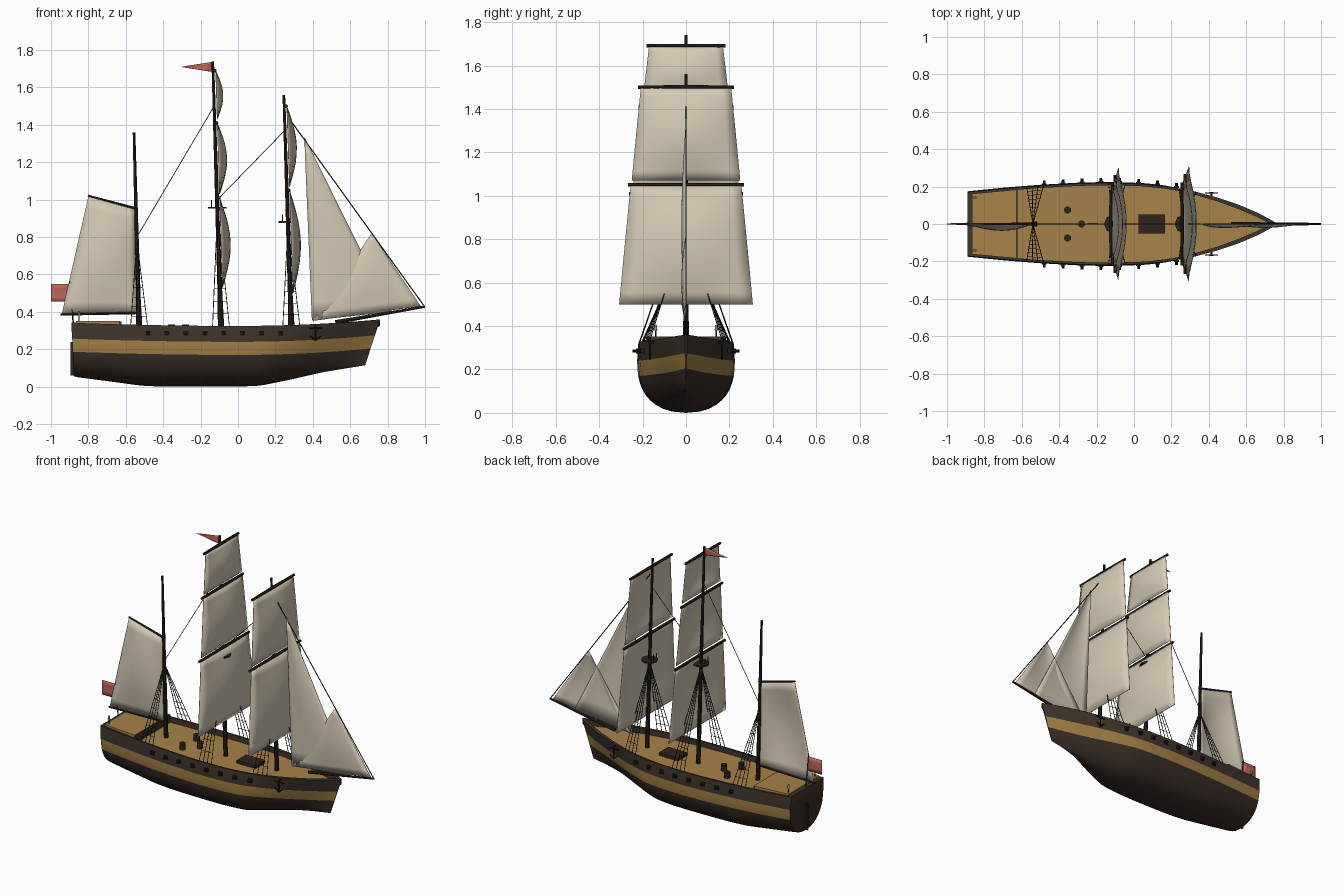
import bpy, bmesh, math
from mathutils import Vector, Matrix

if "Cube" in bpy.data.objects:
    bpy.data.objects.remove(bpy.data.objects["Cube"])

def mat(name, rgb):
    m = bpy.data.materials.new(name)
    m.diffuse_color = (*rgb, 1)
    m.use_nodes = True
    m.node_tree.nodes["Principled BSDF"].inputs["Base Color"].default_value = m.diffuse_color
    return m

LOWER = mat("lower hull brown", (.042, .027, .020))
UPPER = mat("upper hull brown", (.050, .035, .025))
OCHRE = mat("ochre stripe", (.36, .215, .06))
DECK = mat("deck tan", (.385, .225, .065))
SPAR = mat("spar dark wood", (.026, .019, .014))
ROPE = mat("rope black", (.018, .015, .013))
SAIL = mat("sail cream", (.66, .59, .46))
RED = mat("flag red", (.52, .13, .10))
IRON = mat("iron black", (.014, .013, .013))
GLASS = mat("lantern glass", (.55, .5, .38))

def finish(name, bm, mats, smooth=False, thick=0):
    bmesh.ops.remove_doubles(bm, verts=bm.verts, dist=1e-5)
    me = bpy.data.meshes.new(name)
    bm.to_mesh(me)
    bm.free()
    ob = bpy.data.objects.new(name, me)
    bpy.context.collection.objects.link(ob)
    for m in mats:
        me.materials.append(m)
    if thick:
        s = ob.modifiers.new("thickness", 'SOLIDIFY')
        s.thickness, s.offset = thick, 0
    if smooth:
        bpy.ops.object.select_all(action='DESELECT')
        ob.select_set(True)
        bpy.context.view_layer.objects.active = ob
        bpy.ops.object.shade_smooth_by_angle(angle=math.radians(35))
    return ob

def rods(name, segs, m, n=6):
    """One object made of tapered rods: (start, end, r1, r2)."""
    bm = bmesh.new()
    for p, q, r1, r2 in segs:
        p, q = Vector(p), Vector(q)
        d = q - p
        M = Matrix.Translation((p + q) / 2) @ d.to_track_quat('Z', 'Y').to_matrix().to_4x4()
        bmesh.ops.create_cone(bm, cap_ends=True, segments=n, radius1=r1, radius2=r2, depth=d.length, matrix=M)
    return finish(name, bm, [m], n > 6)

def boxes(name, items, m):
    """One object made of boxes: (centre, size)."""
    bm = bmesh.new()
    for c, s in items:
        bmesh.ops.create_cube(bm, size=1, matrix=Matrix.Translation(c) @ Matrix.Diagonal((*s, 1)))
    return finish(name, bm, [m])

def cloth(name, tl, tr, br, bl, bulge, m=SAIL, n=10):
    """Four-cornered billowing sheet; repeat a corner for a triangle."""
    tl, tr, br, bl, bulge = map(Vector, (tl, tr, br, bl, bulge))
    bm = bmesh.new()
    g = []
    for j in range(n + 1):
        v = j / n
        a, b = tl.lerp(bl, v), tr.lerp(br, v)
        g.append([bm.verts.new(a.lerp(b, i / n) + bulge * math.sin(math.pi * v) * (1 - (2 * i / n - 1) ** 2))
                  for i in range(n + 1)])
    for j in range(n):
        for i in range(n):
            bm.faces.new((g[j][i], g[j + 1][i], g[j + 1][i + 1], g[j][i + 1]))
    bmesh.ops.dissolve_degenerate(bm, edges=bm.edges, dist=1e-5)
    return finish(name, bm, [m], True, .003)

def interp(tab, x):
    for (x0, y0), (x1, y1) in zip(tab, tab[1:]):
        if x <= x1:
            t = max(0, (x - x0) / (x1 - x0))
            return y0 + (y1 - y0) * t
    return tab[-1][1]

# Hull curves: half breadth, keel height, sheer height
BEAM = [(-.89, .175), (-.7, .194), (-.5, .21), (-.3, .221), (-.13, .225), (.05, .219), (.2, .203), (.32, .18),
        (.45, .144), (.56, .106), (.66, .062), (.72, .03), (.76, .005)]
KEEL = [(-.89, .055), (-.72, .033), (-.52, .006), (-.4, 0), (0, 0), (.12, .006), (.3, .038), (.5, .078), (.76, .115)]

def sheer(x):
    return .325 + .035 * (max(x, 0) / .76) ** 2 + .017 * (min(x, 0) / .89) ** 2

def half_section(X):
    """Points keel -> rail -> inside bulwark -> deck centre."""
    w, k, s = interp(BEAM, X), interp(KEEL, X), sheer(X)
    f = max(0, (X - .15) / .61)
    def pt(z):
        t = (z - k) / (s - k)
        round_ = (1 - (1 - min(t / .75, 1)) ** 2.6) ** (1 / 2.2)
        y = w * (round_ * (1 - f) + t ** .75 * f)
        y *= 1 - .025 * max(0, (t - .8) / .2)
        rake = -.08 * f + (.012 if X < -.88 else 0)
        return (X + rake * (1 - t), y, z)
    lo, hi = s - .155, s - .085
    p = [pt(k + (lo - k) * (j / 8) ** 1.6) for j in range(9)] + [pt((lo + hi) / 2), pt(hi), pt((hi + s) / 2), pt(s)]
    yi = max(.0006, p[-1][1] - .012 - .012 * min(1, f * 1.5))
    return p + [(X, yi, s), (X, yi, s - .035), (X, 0, s - .035)]

# Hull, stripe, bulwarks and deck in one loft; colour by row
bm = bmesh.new()
rings = []
N = 48
for i in range(N + 1):
    h = half_section(-.89 + 1.65 * i / N)
    pts = h + [(x, -y, z) for x, y, z in h[-2:0:-1]]
    rings.append([bm.verts.new(p) for p in pts])
n = len(rings[0])
for a, b in zip(rings, rings[1:]):
    for j in range(n):
        f = bm.faces.new((a[j], b[j], b[(j + 1) % n], a[(j + 1) % n]))
        row = min(j, n - 1 - j)
        f.material_index = 0 if row < 8 else 2 if row < 10 else 1 if row < 14 else 3
for r in (rings[0], rings[-1]):
    bm.faces.new(r).material_index = 0
bmesh.ops.recalc_face_normals(bm, faces=bm.faces)
finish("hull", bm, [LOWER, UPPER, OCHRE, DECK], True)

# Stern: transom rail, rudder, raised poop deck, lanterns
boxes("transom_rail", [((-.878, 0, .318), (.025, .344, .05)), ((-.63, 0, .325), (.012, .37, .05))], UPPER)
boxes("rudder", [((-.885, 0, .15), (.02, .014, .18))], SPAR)
bm = bmesh.new()
px = [-.866, -.75, -.63]
out = [(x, interp(BEAM, x) - .016) for x in px]
bot = [bm.verts.new((x, y, .3)) for x, y in out + [(x, -y) for x, y in out[::-1]]]
face = bm.faces.new(bot)
ext = bmesh.ops.extrude_face_region(bm, geom=[face])
bmesh.ops.translate(bm, vec=(0, 0, .052), verts=[v for v in ext['geom'] if isinstance(v, bmesh.types.BMVert)])
bmesh.ops.recalc_face_normals(bm, faces=bm.faces)
finish("poop_deck", bm, [DECK])
rods("stern_lantern_posts", [((-.85, y, .34), (-.85, y, .38), .003, .003) for y in (-.14, .14)], SPAR)
rods("stern_lanterns", [((-.85, y, .38), (-.85, y, .405), .008, .006) for y in (-.14, .14)], GLASS)

# Deck fittings
boxes("cargo_hatch", [((.095, 0, .298), (.14, .1, .024))], SPAR)
rods("barrels", [((x, y, .285), (x, y, .333), .019, .019) for x, y in ((-.355, .075), (-.355, -.075), (-.28, 0))], SPAR, 12)

# Gunports with guns on both sides
ports, guns = [], []
for i in range(8):
    x = -.48 + i * .101
    for s in (-1, 1):
        y = interp(BEAM, x) * s
        ports.append(((x, y, .285), (.026, .012, .024)))
        guns.append(((x, y, .285), (x, y + .022 * s, .285), .008, .007))
boxes("gunports", ports, IRON)
rods("guns", guns, IRON, 8)

# Anchors hung from catheads
anchor = []
for s in (-1, 1):
    y = .166 * s
    anchor += [((.415, .14 * s, .325), (.415, .172 * s, .325), .006, .006),
               ((.415, y, .325), (.415, y, .25), .004, .004),
               ((.38, y, .312), (.45, y, .312), .004, .004)]
    for d in (-1, 1):
        anchor.append(((.415, y, .248), (.415 + d * .03, y, .272), .005, .003))
rods("anchors", anchor, IRON)

# Masts: base x, top x, top z
MASTS = {"mizzen": (-.528, -.556, 1.36), "main": (-.09, -.135, 1.74), "fore": (.286, .245, 1.56)}
def mx(k, z):
    a, b, t = MASTS[k]
    return a + (b - a) * (z - .3) / (t - .3)

for k, (a, b, t) in MASTS.items():
    rods(k + "_mast", [((a, 0, .28), (b, 0, t), .014, .007)], SPAR, 10)

# Square sails and yards: (top z, bottom z, half width top, half width bottom, bulge)
SQUARE = {"main": [(1.69, 1.43, .17, .2, .045), (1.41, 1.03, .205, .245, .055), (1.01, .53, .25, .30, .06)],
          "fore": [(1.50, 1.07, .208, .25, .055), (1.05, .5, .255, .308, .06)]}
for k, rows in SQUARE.items():
    yards = []
    for i, (zt, zb, wt, wb, d) in enumerate(rows):
        xt, xb = mx(k, zt) + .014, mx(k, zb) + .014
        cloth(f"{k}_square_sail_{i + 1}", (xt, -wt, zt), (xt, wt, zt), (xb, wb, zb), (xb, -wb, zb), (d - .01, 0, 0))
        for s in (-1, 1):
            yards.append(((xt - .004, 0, zt), (xt - .004, s * (wt + .013), zt), .010, .008))
    rods(k + "_yards", yards, SPAR, 8)

# Platforms on the masts
for k, z in (("main", .957), ("fore", .88)):
    x = mx(k, z)
    rods(k + "_top_platform", [((x, 0, z - .005), (x, 0, z + .005), .05, .05)], SPAR, 8)
    rods(k + "_platform_posts", [((x - .03, y, z), (x - .03, y, z + .04), .003, .003) for y in (-.03, 0, .03)], SPAR)

# Gaff sail on the mizzen
cloth("spanker_sail", (-.80, 0, 1.018), (-.553, 0, .955), (-.538, 0, .395), (-.942, 0, .388), (0, -.035, 0))
rods("gaff_and_boom", [((-.535, 0, .95), (-.803, 0, 1.022), .007, .005),
                       ((-.52, 0, .395), (-.948, 0, .386), .007, .006)], SPAR, 8)

# Bowsprit and jibs
rods("bowsprit", [((.52, 0, .345), (.999, 0, .428), .011, .006)], SPAR, 8)
cloth("inner_jib", (.355, 0, 1.335), (.355, 0, 1.335), (.82, 0, .40), (.395, 0, .355), (0, -.02, 0))
cloth("outer_jib", (.715, 0, .82), (.715, 0, .82), (.978, 0, .43), (.40, 0, .352), (0, -.02, 0))

# Stays
rods("stays", [((.262, 0, 1.45), (.995, 0, .432), .003, .003), ((-.128, 0, 1.5), (-.535, 0, .81), .002, .002),
               ((.25, 0, 1.37), (-.11, 0, 1.0), .002, .002)], ROPE)

# Shrouds with ratlines, both sides of every mast
for k, top in (("mizzen", .78), ("main", .94), ("fore", .87)):
    segs = []
    x = mx(k, .33)
    for s in (-1, 1):
        tip = Vector((mx(k, top), 0, top))
        feet = [Vector((x + d, s * (interp(BEAM, x + d) - .008), sheer(x) - .005)) for d in (-.045, -.015, .015, .045)]
        segs += [(p, tip, .0022, .0022) for p in feet]
        for i in range(1, 8):
            segs.append((feet[0].lerp(tip, i / 9), feet[3].lerp(tip, i / 9), .0015, .0015))
    rods(k + "_shrouds", segs, ROPE, 5)

# Flags
rods("ensign_staff", [((-.88, 0, .33), (-.9, 0, .565), .004, .003)], SPAR)
cloth("ensign", (-1, 0, .55), (-.9, 0, .55), (-.9, 0, .455), (-1, 0, .455), (0, .004, 0), RED, 4)
cloth("pennant", (-.305, 0, 1.71), (-.135, 0, 1.737), (-.135, 0, 1.683), (-.305, 0, 1.71), (0, .003, 0), RED, 4)
